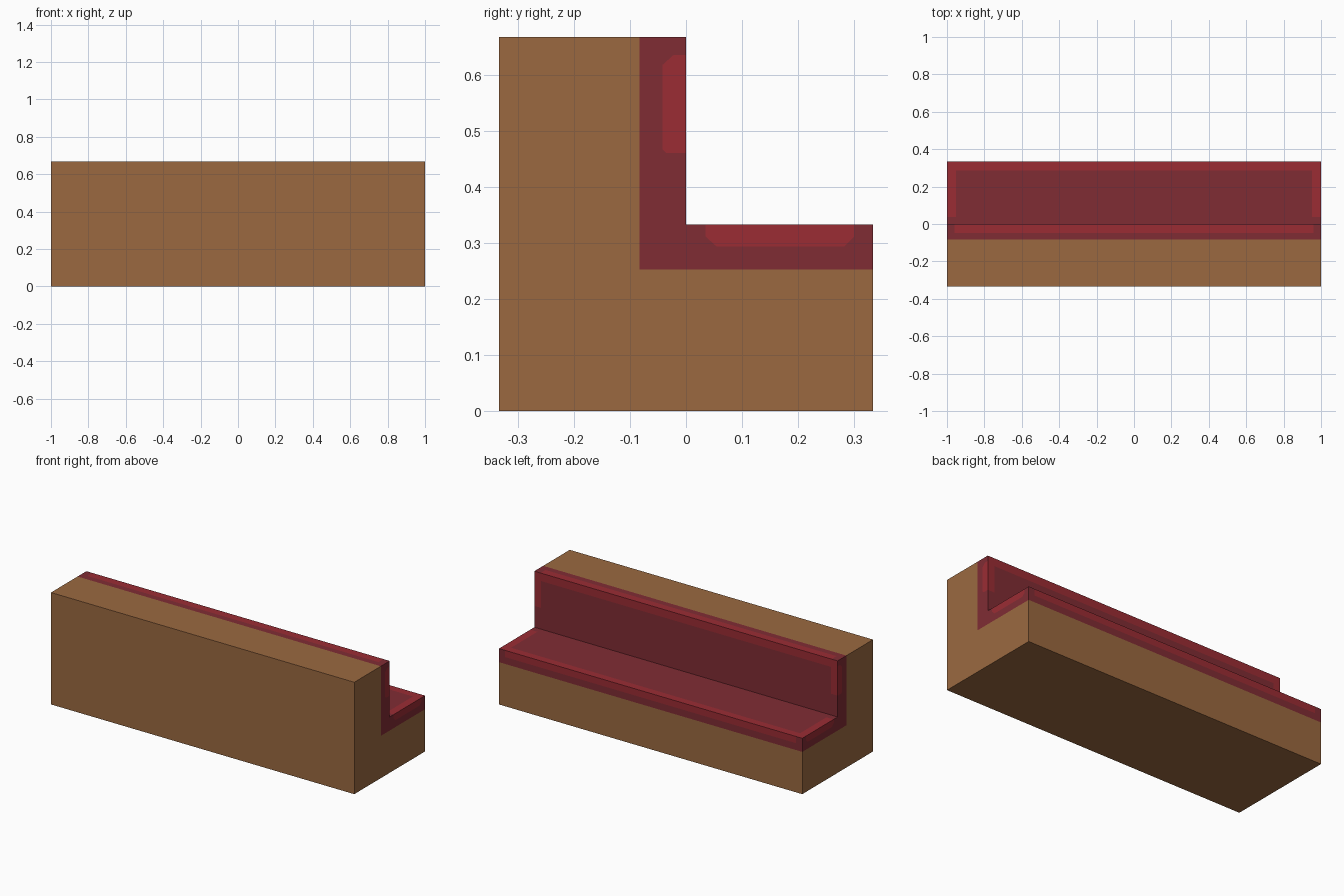
import bpy, bmesh
from mathutils import Vector

cube = bpy.data.objects.get("Cube")
if cube:
    bpy.data.objects.remove(cube, do_unlink=True)


def material(name, rgb):
    m = bpy.data.materials.new(name)
    m.use_nodes = True
    m.diffuse_color = (*rgb, 1)
    m.node_tree.nodes["Principled BSDF"].inputs["Base Color"].default_value = (*rgb, 1)
    return m


WOOD = material("brown wood", (0.328, 0.141, 0.051))
DARK = material("dark red fabric", (0.216, 0.0252, 0.0343))
BRIGHT = material("bright red fabric", (0.328, 0.0252, 0.0343))


def prism(profile):
    """Extrude a (y, z) outline along the full width."""
    bm = bmesh.new()
    face = bm.faces.new([bm.verts.new((-1, y, z)) for y, z in profile])
    new = bmesh.ops.extrude_face_region(bm, geom=[face])["geom"]
    bmesh.ops.translate(bm, vec=(2, 0, 0), verts=[v for v in new if isinstance(v, bmesh.types.BMVert)])
    bmesh.ops.recalc_face_normals(bm, faces=bm.faces)
    return bm


def paint(bm, axis, sign, shapes):
    """Cut convex counter-clockwise outlines into one side and colour them."""
    a, b = [i for i in range(3) if i != axis]
    side = lambda: [f for f in bm.faces if f.normal[axis] * sign > 0.9]
    for shape in shapes:
        for p, q in zip(shape, shape[1:] + shape[:1]):
            co, no = Vector((0, 0, 0)), Vector((0, 0, 0))
            co[a], co[b] = p
            no[a], no[b] = q[1] - p[1], p[0] - q[0]
            faces = side()
            geom = set(faces)
            for f in faces:
                geom.update(f.edges, f.verts)
            bmesh.ops.bisect_plane(bm, geom=list(geom), dist=1e-5, plane_co=co, plane_no=no.normalized())
            bm.normal_update()

    def inside(c, shape):
        return all((q[0] - p[0]) * (c[b] - p[1]) - (q[1] - p[1]) * (c[a] - p[0]) >= 0
                   for p, q in zip(shape, shape[1:] + shape[:1]))

    for f in side():
        if any(inside(f.calc_center_median(), s) for s in shapes):
            f.material_index = 1


def rect(x0, x1, y0, y1):
    return [(x0, y0), (x1, y0), (x1, y1), (x0, y1)]


def finish(bm, name, mats):
    me = bpy.data.meshes.new(name)
    bm.to_mesh(me)
    bm.free()
    for m in mats:
        me.materials.append(m)
    bpy.context.collection.objects.link(bpy.data.objects.new(name, me))


D, H, SEAT = 0.333, 0.667, 0.333   # half depth, height, seat height
PY, PZ = -0.083, 0.252             # where the padding meets the wood
FAR = 1.5                          # past every edge

# Wooden frame
finish(prism([(-D, 0), (D, 0), (D, PZ), (PY, PZ), (PY, H), (-D, H)]), "bench_frame", [WOOD])

# Back padding: piping on its top, face and both ends
back = prism(rect(PY, 0, PZ, H))
end = [(-0.035, 0.46), (FAR, 0.46), (FAR, 0.635), (-0.022, 0.635), (-0.042, 0.617), (-0.042, 0.467)]
for s in (-1, 1):
    paint(back, 0, s, [end])
paint(back, 1, 1, [rect(-FAR, FAR, 0.62, FAR),
                   rect(-FAR, -0.955, 0.46, FAR), rect(0.955, FAR, 0.46, FAR)])
paint(back, 2, 1, [rect(-0.96, 0.96, -0.047, FAR)])
finish(back, "back_cushion", [DARK, BRIGHT])

# Seat padding: piping on its top, rear edge and both ends
seat = prism(rect(0, D, PZ, SEAT))
end = [(0.055, 0.293), (0.282, 0.293), (0.3, 0.311), (0.3, FAR), (0.035, FAR), (0.035, 0.311)]
for s in (-1, 1):
    paint(seat, 0, s, [end])
paint(seat, 1, 1, [rect(-0.96, 0.96, 0.293, FAR)])
paint(seat, 2, 1, [rect(-FAR, FAR, 0.287, FAR),
                   rect(-FAR, -0.953, 0.038, FAR), rect(0.953, FAR, 0.038, FAR)])
finish(seat, "seat_cushion", [DARK, BRIGHT])
